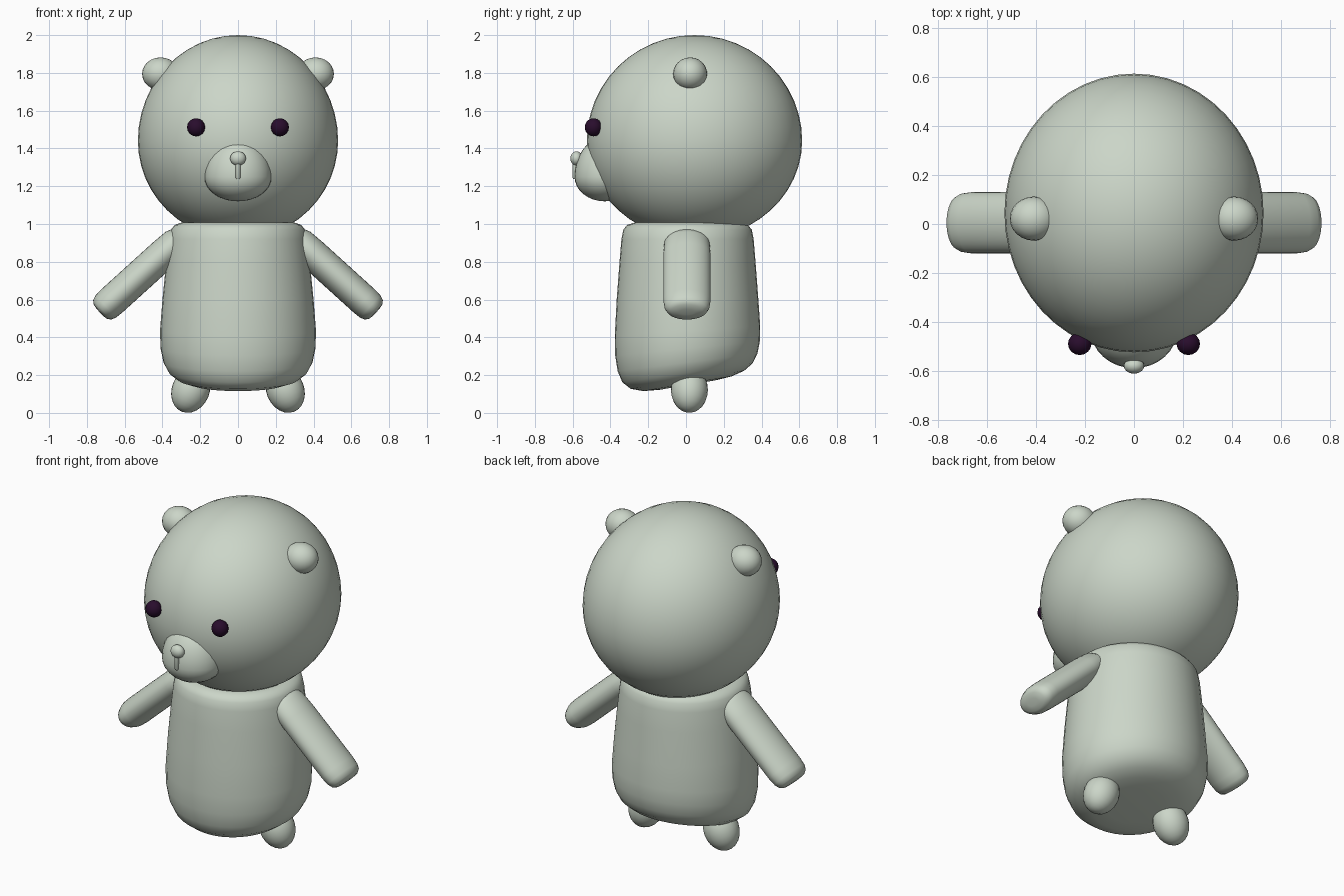
import bpy, bmesh, math
from mathutils import Matrix, Vector

cube = bpy.data.objects.get("Cube")
if cube:
    bpy.data.objects.remove(cube, do_unlink=True)


def make_material(name, rgb):
    mat = bpy.data.materials.new(name)
    mat.use_nodes = True
    mat.diffuse_color = (*rgb, 1)
    bsdf = next(n for n in mat.node_tree.nodes if n.type == 'BSDF_PRINCIPLED')
    bsdf.inputs["Base Color"].default_value = (*rgb, 1)
    return mat


FUR = make_material("pale sage", (0.60, 0.67, 0.58))
DARK = make_material("dark plum", (0.022, 0.004, 0.026))


def finish(name, bm, mat):
    bmesh.ops.recalc_face_normals(bm, faces=bm.faces)
    mesh = bpy.data.meshes.new(name)
    bm.to_mesh(mesh)
    bm.free()
    mesh.materials.append(mat)
    obj = bpy.data.objects.new(name, mesh)
    bpy.context.collection.objects.link(obj)
    bpy.ops.object.select_all(action='DESELECT')
    bpy.context.view_layer.objects.active = obj
    obj.select_set(True)
    bpy.ops.object.shade_smooth_by_angle(angle=math.radians(50))
    return obj


def ellipsoid(name, center, radii, mat=FUR, lower=None, tilt=0, segs=32):
    """Ball with its own radius per axis; lower gives a separate downward radius."""
    bm = bmesh.new()
    bmesh.ops.create_uvsphere(bm, u_segments=segs, v_segments=segs // 2, radius=1)
    for v in bm.verts:
        rz = lower if lower and v.co.z < 0 else radii[2]
        v.co = Vector((v.co.x * radii[0], v.co.y * radii[1], v.co.z * rz))
    bm.transform(Matrix.Translation(center) @ Matrix.Rotation(tilt, 4, 'Y'))
    return finish(name, bm, mat)


def loft(name, rings, place, mat=FUR, segs=40):
    """Skin (rx, ry, z) rings, with place() moving each point to its final spot."""
    bm = bmesh.new()
    loops = []
    for rx, ry, z in rings:
        angles = [2 * math.pi * i / segs for i in range(segs)]
        loops.append([bm.verts.new(place(Vector((rx * math.cos(a), ry * math.sin(a), z))))
                      for a in angles])
    for a, b in zip(loops, loops[1:]):
        for i in range(segs):
            j = (i + 1) % segs
            bm.faces.new((a[i], a[j], b[j], b[i]))
    bm.faces.new(loops[0])
    bm.faces.new(loops[-1])
    return finish(name, bm, mat)


# Torso: rounded barrel whose underside rises toward the back
def slant(p):
    fade = max(0, 1 - (p.z - 0.11) / 0.5)
    return Vector((p.x, p.y + 0.008, p.z + 0.17 * (p.y + 0.22) * fade))


torso_rings = [(0.16, 0.15, 0.11), (0.25, 0.235, 0.118), (0.315, 0.30, 0.14),
               (0.365, 0.345, 0.18), (0.395, 0.37, 0.24), (0.41, 0.383, 0.32),
               (0.413, 0.385, 0.42), (0.40, 0.375, 0.60), (0.38, 0.36, 0.80),
               (0.365, 0.35, 0.92), (0.355, 0.34, 0.97), (0.335, 0.32, 0.995),
               (0.30, 0.28, 1.007), (0.20, 0.19, 1.01)]
loft("torso", torso_rings, slant)

# Head, muzzle and nose
ellipsoid("head", (0, 0.045, 1.44), (0.53, 0.57, 0.56), lower=0.52, segs=48)
ellipsoid("muzzle", (0, -0.43, 1.25), (0.178, 0.16, 0.21), lower=0.13)
ellipsoid("nose", (0, -0.58, 1.347), (0.042, 0.032, 0.038), segs=20)
loft("nose_line", [(0.008, 0.008, 1.238), (0.013, 0.013, 1.246), (0.013, 0.013, 1.33)],
     lambda p: p + Vector((0, -0.588, 0)), segs=12)

# Arm: flattened rod with a softly rounded end, defined along its own length
LENGTH = 0.605
arm_rings = [(0.03, 0.06, 0), (0.065, 0.1, 0.018), (0.08, 0.12, 0.06),
             (0.083, 0.125, 0.15), (0.083, 0.125, LENGTH - 0.09),
             (0.08, 0.12, LENGTH - 0.045), (0.07, 0.108, LENGTH - 0.018),
             (0.05, 0.085, LENGTH - 0.004), (0.02, 0.04, LENGTH)]

# Paired parts
for side, s in (("left", 1), ("right", -1)):
    ellipsoid(side + "_ear", (0.41 * s, 0.022, 1.795), (0.098, 0.09, 0.087), segs=24)
    ellipsoid(side + "_eye", (0.222 * s, -0.49, 1.512), (0.048, 0.046, 0.048), DARK, segs=16)
    ellipsoid(side + "_foot", (0.25 * s, 0.018, 0.122), (0.1, 0.098, 0.125),
              tilt=-0.4 * s, segs=24)
    aim = Matrix.Translation((0.285 * s, 0.005, 0.94)) @ Matrix.Rotation(
        s * math.radians(132.2), 4, 'Y')
    loft(side + "_arm", arm_rings, lambda p: aim @ p, segs=32)
